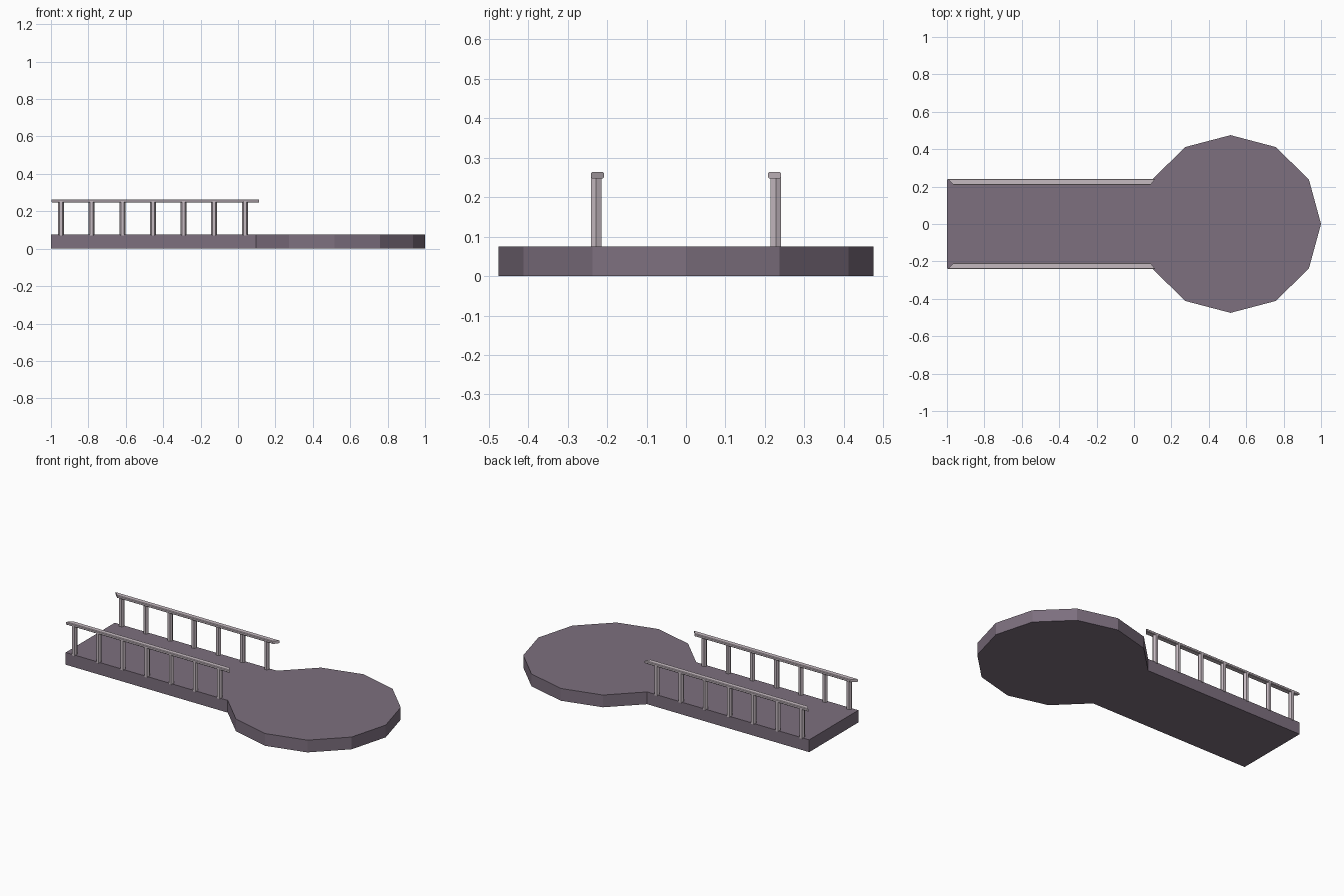
import bpy, bmesh, math

if "Cube" in bpy.data.objects:
    bpy.data.objects.remove(bpy.data.objects["Cube"])

def material(name, rgb):
    m = bpy.data.materials.new(name)
    m.diffuse_color = (*rgb, 1)
    m.use_nodes = True
    m.node_tree.nodes["Principled BSDF"].inputs["Base Color"].default_value = m.diffuse_color
    return m

DECK = material("muted purple", (0.205, 0.16, 0.21))
METAL = material("pale pinkish grey", (0.56, 0.49, 0.53))

def loft(name, bottom, top, mat):
    """Closed solid between two matching outlines."""
    bm = bmesh.new()
    a = [bm.verts.new(p) for p in bottom]
    b = [bm.verts.new(p) for p in top]
    n = len(a)
    bm.faces.new(a)
    bm.faces.new(b)
    for i in range(n):
        j = (i + 1) % n
        bm.faces.new((a[i], a[j], b[j], b[i]))
    bmesh.ops.recalc_face_normals(bm, faces=bm.faces)
    me = bpy.data.meshes.new(name)
    bm.to_mesh(me)
    bm.free()
    me.materials.append(mat)
    ob = bpy.data.objects.new(name, me)
    bpy.context.collection.objects.link(ob)
    return ob

# Deck: straight walkway flowing into a twelve-sided round platform
H = 0.075
outline = [(-1, -0.2375)]
for i in range(-5, 6):
    t = math.radians(30 * i)
    outline.append((0.516 + 0.484 * math.cos(t), 0.475 * math.sin(t)))
outline.append((-1, 0.2375))
loft("pier_deck", [(x, y, 0) for x, y in outline],
     [(x, y, H) for x, y in outline], DECK)

for side, label in ((-1, "front"), (1, "back")):
    # Hexagonal posts
    for k in range(7):
        cx = -0.946 + k * 0.1637
        ring = [(cx + 0.016 * math.cos(math.radians(60 * i)),
                 side * 0.2275 + 0.016 * math.sin(math.radians(60 * i))) for i in range(6)]
        loft(f"{label}_post_{k + 1}", [(x, y, H - 0.005) for x, y in ring],
             [(x, y, 0.252) for x, y in ring], METAL)

    # Flattened handrail with mitred ends, longer on the outer edge
    section = [(-0.0165, -0.005), (-0.013, -0.0085), (0.013, -0.0085), (0.0165, -0.005),
               (0.0165, 0.005), (0.013, 0.0085), (-0.013, 0.0085), (-0.0165, 0.005)]
    def end(x_outer, x_inner):
        pts = []
        for u, z in section:
            f = (u + 0.0165) / 0.033
            pts.append((x_inner + (x_outer - x_inner) * f,
                        side * (0.2245 + u), 0.2555 + z))
        return pts
    loft(f"{label}_handrail", end(-0.997, -0.963), end(0.113, 0.088), METAL)
